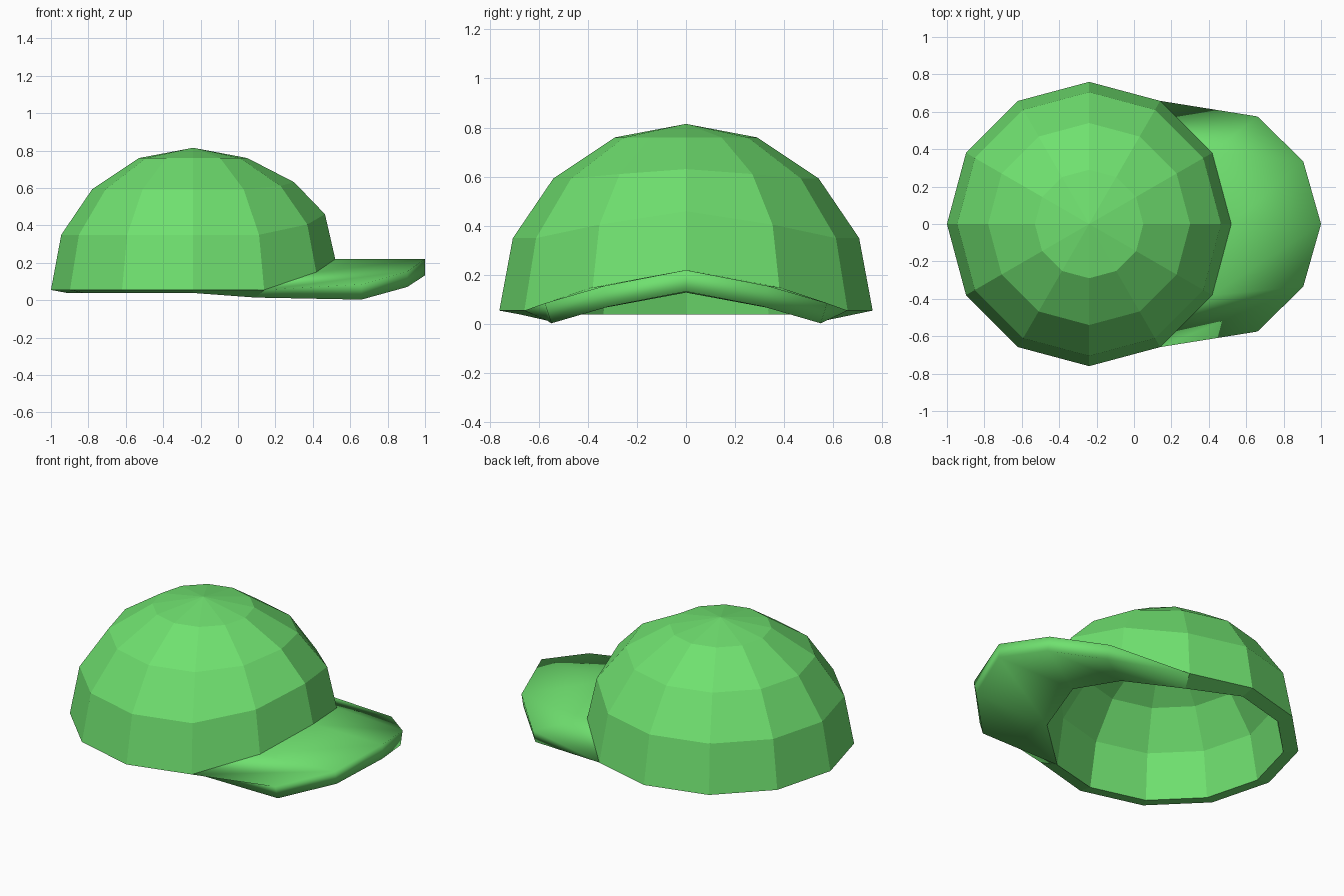
import bpy, bmesh
from math import sin, cos, radians

if "Cube" in bpy.data.objects:
    bpy.data.objects.remove(bpy.data.objects["Cube"])

CX, SIDES = -0.24, 12
RINGS = [(0.76, 0.055), (0.705, 0.35), (0.54, 0.593), (0.29, 0.76)]  # radius, height
# front lift of each ring at 0 and +-30 degrees, making room for the brim
LIFT = [(0.165, 0.095), (0.11, 0.055), (0.038, 0.018), (0, 0)]
APEX, THICKNESS = 0.815, 0.086
BRIM_EDGE = [(1.0, 0, 0.22), (0.905, 0.335, 0.155), (0.66, 0.575, 0.085)]  # centre to corner

green = bpy.data.materials.new("green_cloth")
green.diffuse_color = (0.16, 0.75, 0.16, 1)
green.use_nodes = True
green.node_tree.nodes["Principled BSDF"].inputs["Base Color"].default_value = green.diffuse_color


def ring_point(i, k):
    """Point k of crown ring i."""
    r, z = RINGS[i]
    step = min(k, SIDES - k)
    z += LIFT[i][step] if step < 2 else 0
    a = radians(30 * k)
    return (CX + r * cos(a), r * sin(a), z)


bm = bmesh.new()

# Crown: faceted dome of four rings closed by a fan
rings = [[bm.verts.new(ring_point(i, k)) for k in range(SIDES)] for i in range(4)]
top = bm.verts.new((CX, 0, APEX))
for k in range(SIDES):
    j = (k + 1) % SIDES
    for lo, hi in zip(rings, rings[1:]):
        bm.faces.new((lo[k], lo[j], hi[j], hi[k]))
    bm.faces.new((rings[3][k], rings[3][j], top))

# Brim: arched strip growing from the front of the crown's lower ring
outer = [bm.verts.new((x, -y, z)) for x, y, z in BRIM_EDGE[:0:-1]]
outer += [bm.verts.new(p) for p in BRIM_EDGE]
inner = [rings[0][k] for k in range(-2, 3)]
for k in range(4):
    f = bm.faces.new((inner[k], outer[k], outer[k + 1], inner[k + 1]))
    f.smooth = True
    bm.edges.get((inner[k], inner[k + 1])).smooth = False

bm.normal_update()
me = bpy.data.meshes.new("cap")
bm.to_mesh(me)
bm.free()
me.materials.append(green)
cap = bpy.data.objects.new("cap", me)
bpy.context.collection.objects.link(cap)

# Cloth thickness: lining and brim underside
solid = cap.modifiers.new("thickness", 'SOLIDIFY')
solid.thickness = THICKNESS
solid.offset = -1
solid.use_even_offset = True
